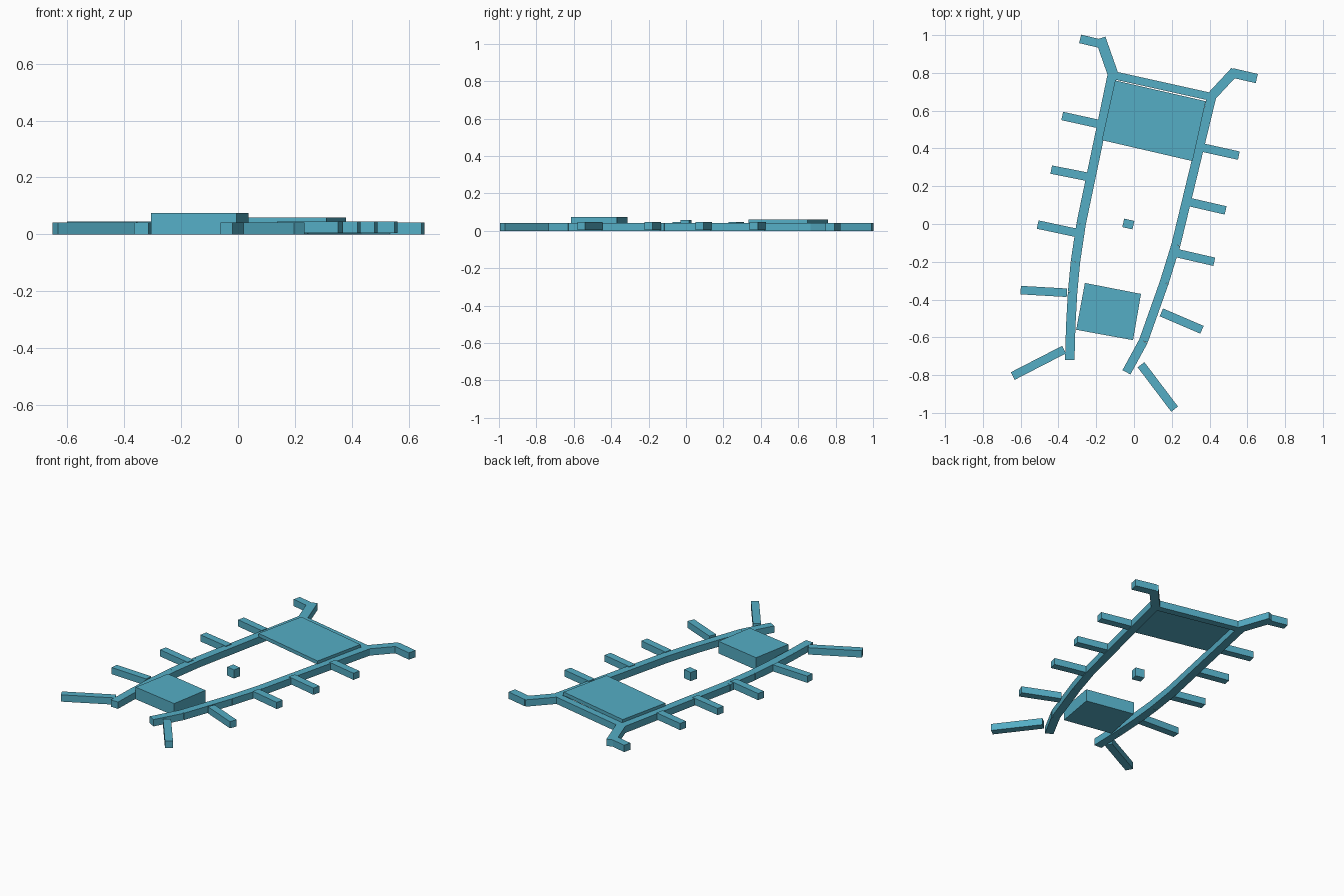
import bpy, bmesh
from mathutils import Vector

if "Cube" in bpy.data.objects:
    bpy.data.objects.remove(bpy.data.objects["Cube"])

mat = bpy.data.materials.new("teal")
mat.diffuse_color = (0.09, 0.42, 0.56, 1)
mat.use_nodes = True
mat.node_tree.nodes["Principled BSDF"].inputs["Base Color"].default_value = mat.diffuse_color


def prism(name, pts, z0, z1):
    """Extrude a flat outline between two heights."""
    bm = bmesh.new()
    face = bm.faces.new([bm.verts.new((x, y, z0)) for x, y in pts])
    ext = bmesh.ops.extrude_face_region(bm, geom=[face])
    top = [v for v in ext["geom"] if isinstance(v, bmesh.types.BMVert)]
    bmesh.ops.translate(bm, verts=top, vec=(0, 0, z1 - z0))
    bmesh.ops.recalc_face_normals(bm, faces=bm.faces)
    me = bpy.data.meshes.new(name)
    bm.to_mesh(me)
    bm.free()
    me.materials.append(mat)
    ob = bpy.data.objects.new(name, me)
    bpy.context.collection.objects.link(ob)


def bar(name, a, b, w=0.046, z0=0.0, z1=0.042):
    """Rectangular bar between two plan points."""
    a, b = Vector(a), Vector(b)
    d = (b - a).normalized()
    n = Vector((-d.y, d.x)) * w / 2
    prism(name, [a + n, a - n, b - n, b + n], z0, z1)


def rail(name, path, w):
    for i, (a, b) in enumerate(zip(path, path[1:])):
        bar(f"{name}_{i + 1}", a, b, w)


# Side rails, curving inwards towards the front
rail("left_rail", [(-.115, .79), (-.28, 0), (-.31, -.2), (-.325, -.36),
                   (-.335, -.54), (-.34, -.72)], .05)
rail("right_rail", [(.413, .68), (.222, -.11), (.16, -.31), (.05, -.62),
                    (-.04, -.785)], .048)

# Rear cross bar and bent rear arms
bar("rear_bar", (-.105, .787), (.40, .675), .042)
bar("left_rear_arm", (-.105, .775), (-.178, .983), .056)
bar("left_rear_tip", (-.285, .98), (-.18, .955), .046)
bar("right_rear_arm", (.40, .665), (.535, .81), .05)
bar("right_rear_tip", (.52, .80), (.65, .77), .05)

# Side ribs
left = [((-.38, .572), (-.19, .53)), ((-.438, .288), (-.237, .248)),
        ((-.51, -.003), (-.29, -.05)), ((-.6, -.35), (-.355, -.364))]
right = [((.36, .405), (.555, .362)), ((.285, .118), (.485, .072)),
         ((.23, -.155), (.425, -.2)), ((.145, -.468), (.36, -.56))]
for side, ribs in (("left", left), ("right", right)):
    for i, (a, b) in enumerate(ribs):
        bar(f"{side}_rib_{i + 1}", a, b, .045, .005, .046)

# Splayed front legs
bar("left_front_leg", (-.642, -.805), (-.37, -.665), .045)
bar("right_front_leg", (.037, -.745), (.215, -.98), .045)

# Rear deck, front block and small centre block
prism("rear_deck", [(-.10, .76), (.38, .65), (.31, .333), (-.17, .444)], .038, .06)
prism("front_block", [(-.26, -.312), (.037, -.37), (-.005, -.615), (-.306, -.56)], 0, .075)
bar("centre_block", (-.057, .006), (-.003, -.006), .046, .005, .058)
